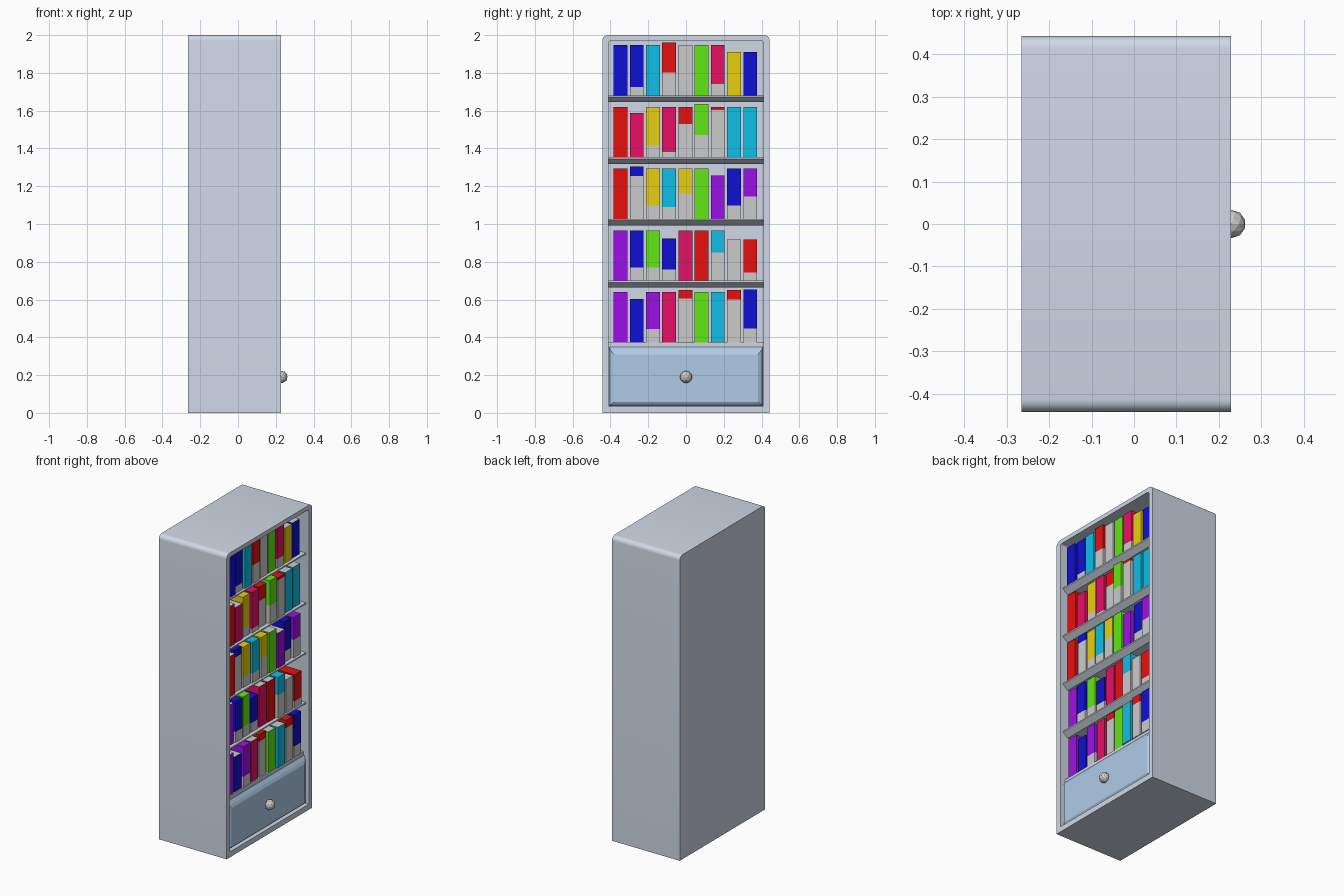
import bpy, bmesh, math, random

if "Cube" in bpy.data.objects:
    bpy.data.objects.remove(bpy.data.objects["Cube"])
random.seed(4)

COLOURS = {
    "case_grey": (0.63, 0.69, 0.79), "drawer_blue": (0.43, 0.60, 0.80),
    "grey": (0.60, 0.60, 0.60), "red": (0.80, 0.005, 0.005),
    "blue": (0.005, 0.005, 0.65), "cyan": (0.005, 0.52, 0.80),
    "green": (0.12, 0.80, 0.007), "pink": (0.80, 0.005, 0.13),
    "yellow": (0.80, 0.63, 0.005), "purple": (0.34, 0.005, 0.80),
}
MATS = {}
for name, rgb in COLOURS.items():
    MATS[name] = bpy.data.materials.new(name)
    MATS[name].diffuse_color = (*rgb, 1)


def finish(name, bm, mats):
    bmesh.ops.recalc_face_normals(bm, faces=bm.faces)
    me = bpy.data.meshes.new(name)
    bm.to_mesh(me)
    bm.free()
    for m in mats:
        me.materials.append(MATS[m])
    ob = bpy.data.objects.new(name, me)
    bpy.context.collection.objects.link(ob)
    return ob


def loft(name, rings, mats, slots=None):
    """Closed solid through equal-length rings; slots = material per first cap, bands, last cap."""
    bm = bmesh.new()
    vs = [[bm.verts.new(p) for p in r] for r in rings]
    slots = slots or [0] * (len(rings) + 1)
    bm.faces.new(vs[0]).material_index = slots[0]
    n = len(rings[0])
    for k in range(len(rings) - 1):
        for i in range(n):
            j = (i + 1) % n
            f = bm.faces.new((vs[k][i], vs[k][j], vs[k + 1][j], vs[k + 1][i]))
            f.material_index = slots[k + 1]
    bm.faces.new(vs[-1]).material_index = slots[-1]
    return finish(name, bm, mats)


def arch(x, w, z0, z1, r, seg=6):
    """Rectangle in the yz plane with rounded top corners."""
    pts = [(x, -w, z0), (x, w, z0)]
    for side, start in ((1, 0), (-1, math.pi / 2)):
        for i in range(seg + 1):
            a = start + math.pi / 2 * i / seg
            pts.append((x, side * (w - r) + r * math.cos(a), z1 - r + r * math.sin(a)))
    return pts


def rect_x(x, y, z0, z1):
    return [(x, -y, z0), (x, y, z0), (x, y, z1), (x, -y, z1)]


def rect_z(z, x0, x1, y0, y1):
    return [(x0, y0, z), (x1, y0, z), (x1, y1, z), (x0, y1, z)]


# case: rounded shell, open towards +x
case = loft("case", [arch(-0.265, 0.443, 0, 2, 0.03), arch(0.228, 0.443, 0, 2, 0.03),
                     arch(0.228, 0.409, 0.036, 1.972, 0.015),
                     arch(-0.24, 0.409, 0.036, 1.972, 0.015)], ["case_grey"])
bpy.context.view_layer.objects.active = case
case.select_set(True)
bpy.ops.object.shade_smooth_by_angle(angle=math.radians(30))

# drawer: block with a chamfered front
loft("drawer", [rect_x(-0.24, 0.408, 0.037, 0.350), rect_x(0.195, 0.408, 0.037, 0.350),
                rect_x(0.211, 0.397, 0.045, 0.328), rect_x(0.220, 0.382, 0.058, 0.310)],
     ["drawer_blue"])
loft("rail_above_drawer", [rect_x(-0.24, 0.409, 0.345, 0.373),
                           rect_x(0.190, 0.409, 0.345, 0.373)], ["case_grey"])

# faceted knob
bm = bmesh.new()
bmesh.ops.create_icosphere(bm, subdivisions=2, radius=0.033)
bmesh.ops.translate(bm, verts=bm.verts, vec=(0.23, 0, 0.19))
finish("drawer_knob", bm, ["grey"])

# shelves with an undercut front edge
BASES = [0.373 + 0.327 * i for i in range(5)]
for n, z in enumerate(BASES[1:]):
    prof = [(-0.24, z), (0.207, z), (0.207, z - 0.009), (0.17, z - 0.036), (-0.24, z - 0.036)]
    loft(f"shelf_{n + 1}", [[(x, y, h) for x, h in prof] for y in (-0.409, 0.409)],
         ["case_grey"])

# books, bottom row first: colour, height of grey lower part, total height
H = 0.266
ROWS = [
    [("purple",), ("blue", 0, 0.23), ("purple", 0.07), ("pink",), ("red", 0.233, 0.278),
     ("green",), ("cyan",), ("red", 0.228, 0.278), ("blue", 0.074, 0.28)],
    [("purple",), ("blue", 0.07), ("green", 0.07), ("blue", 0.06, 0.223), ("pink",),
     ("red",), ("cyan", 0.15), ("grey", 0, 0.218), ("red", 0.043, 0.218)],
    [("red",), ("blue", 0.228, 0.278), ("yellow", 0.071), ("cyan", 0.063), ("yellow", 0.135),
     ("green",), ("purple", 0, 0.23), ("blue", 0.071), ("purple", 0.119)],
    [("red",), ("pink", 0, 0.233), ("yellow", 0.063), ("pink", 0.027), ("red", 0.175),
     ("green", 0.117, 0.28), ("red", 0.249), ("cyan",), ("cyan",)],
    [("blue",), ("blue", 0.044), ("cyan",), ("red", 0.12, 0.28), ("grey",),
     ("green",), ("pink", 0.06), ("yellow", 0, 0.23), ("blue", 0, 0.23)],
]
for r, row in enumerate(ROWS):
    for i, (colour, *rest) in enumerate(row):
        split, height = (rest + [0, H][len(rest):])[:2]
        y = -0.347 + 0.0859 * i
        x1 = 0.188 + random.uniform(-0.008, 0.012)
        levels = [0, split, height] if split else [0, height]
        rings = [rect_z(BASES[r] + h, -0.15, x1, y - 0.0365, y + 0.0365) for h in levels]
        # pages on top of plain books, coloured top on two-tone books
        slots = [0, 0, 1, 1] if split else [0, 1, 0]
        loft(f"book_{r + 1}_{i + 1}", rings, ["grey", colour], slots)

for m in bpy.data.materials:
    if m.users and not m.is_grease_pencil:
        m.use_nodes = True
        m.node_tree.nodes["Principled BSDF"].inputs["Base Color"].default_value = m.diffuse_color
